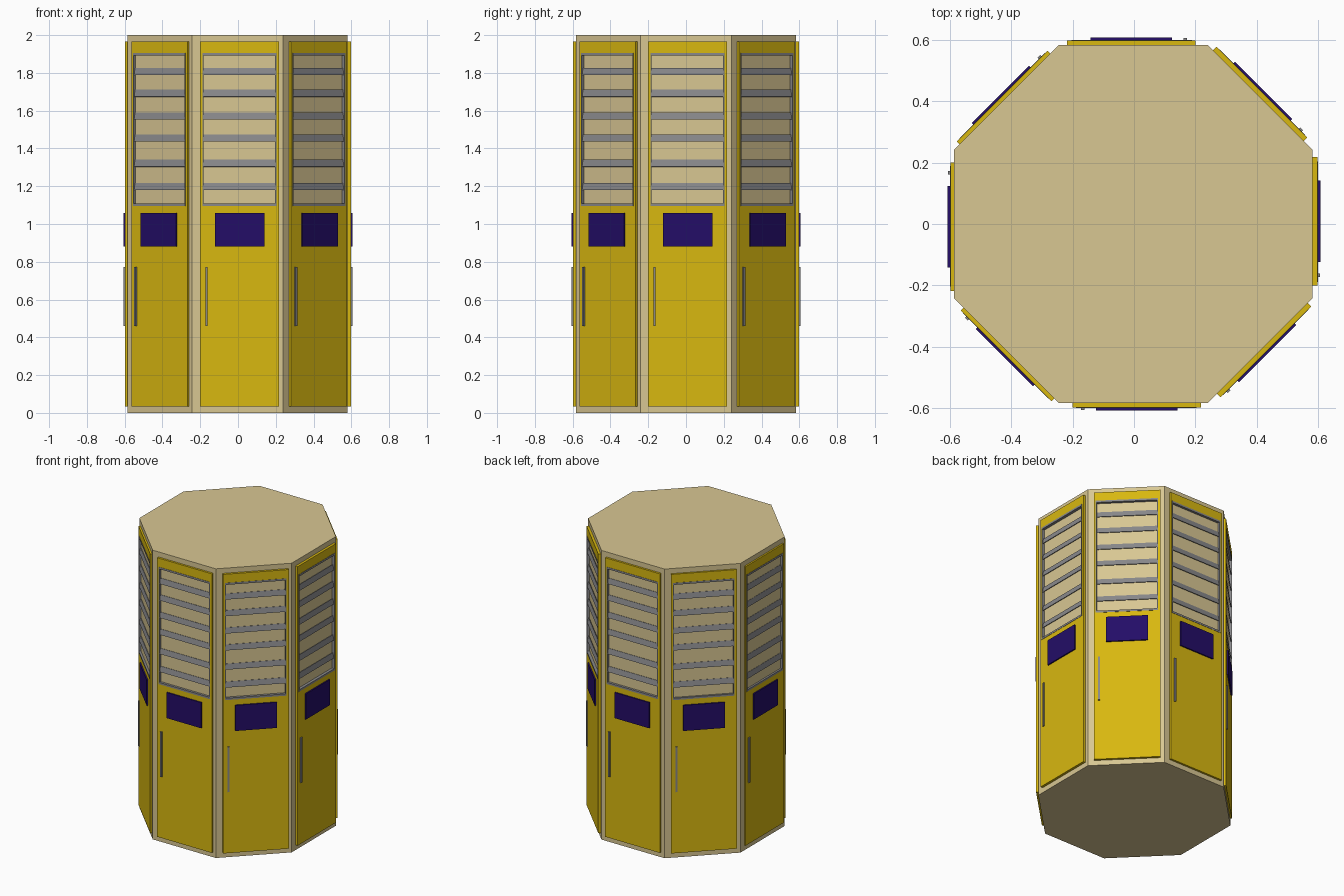
import bpy, bmesh
from math import pi, cos, tan
from mathutils import Matrix, Vector

if "Cube" in bpy.data.objects:
    bpy.data.objects.remove(bpy.data.objects["Cube"])

APOTHEM = 0.583   # centre to flat body side
SHIFT = 0.010     # sideways offset of each door


def material(name, rgb):
    m = bpy.data.materials.new(name)
    m.diffuse_color = (*rgb, 1)
    m.use_nodes = True
    m.node_tree.nodes["Principled BSDF"].inputs["Base Color"].default_value = m.diffuse_color
    return m


beige = material("beige", (0.69, 0.57, 0.29))
yellow = material("yellow", (0.69, 0.48, 0.005))
violet = material("violet", (0.017, 0.004, 0.135))
grey = material("grey", (0.25, 0.25, 0.26))


def finish(bm, name, mat, matrix=Matrix()):
    bmesh.ops.recalc_face_normals(bm, faces=bm.faces)
    me = bpy.data.meshes.new(name)
    bm.to_mesh(me)
    bm.free()
    me.materials.append(mat)
    ob = bpy.data.objects.new(name, me)
    ob.matrix_world = matrix
    bpy.context.collection.objects.link(ob)
    return ob


def add_box(bm, x0, x1, y0, y1, z0, z1, tilt=0):
    c = Vector((x0 + x1, y0 + y1, z0 + z1)) / 2
    m = (Matrix.Translation(c) @ Matrix.Rotation(tilt, 4, 'X')
         @ Matrix.Diagonal((x1 - x0, y1 - y0, z1 - z0, 1)))
    bmesh.ops.create_cube(bm, size=1, matrix=m)


def ring(bm, outer, inner, y0, y1):
    """Rectangular frame (x0, x1, z0, z1) with a rectangular opening."""
    def loop(r, y):
        a, b, c, d = r
        return [bm.verts.new((x, y, z)) for x, z in ((a, c), (b, c), (b, d), (a, d))]
    loops = [loop(outer, y0), loop(outer, y1), loop(inner, y1), loop(inner, y0)]
    for k in range(4):
        p, q = loops[k], loops[(k + 1) % 4]
        for i in range(4):
            j = (i + 1) % 4
            bm.faces.new((p[i], p[j], q[j], q[i]))


# octagonal body
bm = bmesh.new()
bmesh.ops.create_cone(bm, cap_ends=True, segments=8, radius1=APOTHEM / cos(pi / 8),
                      radius2=APOTHEM / cos(pi / 8), depth=2,
                      matrix=Matrix.Translation((-0.003, 0, 1)) @ Matrix.Rotation(pi / 8, 4, 'Z'))
finish(bm, "body", beige)

# one door with its fittings on each side; local -y points outwards
opening = (-0.199, 0.194, 1.095, 1.905)
for n in range(8):
    place = (Matrix.Rotation(n * pi / 4, 4, 'Z')
             @ Matrix.Translation((SHIFT, -APOTHEM, 0)))

    # door panel with window opening
    bm = bmesh.new()
    ring(bm, (-0.21, 0.208, 0.035, 1.965), opening, 0.004, -0.014)
    finish(bm, f"door_{n}", yellow, place)

    # thin window frame and slats
    bm = bmesh.new()
    a, b, c, d = opening
    ring(bm, opening, (a + 0.007, b - 0.007, c + 0.013, d - 0.013), 0.003, -0.016)
    for z in (1.198, 1.322, 1.455, 1.572, 1.692, 1.807):
        add_box(bm, a + 0.003, b - 0.003, -0.009, -0.005, z - 0.019, z + 0.019, -0.2)
    finish(bm, f"louvre_{n}", grey, place)

    # name plate
    bm = bmesh.new()
    add_box(bm, -0.133, 0.131, -0.023, -0.010, 0.88, 1.057)
    finish(bm, f"plate_{n}", violet, place)

    # pull handle
    bm = bmesh.new()
    add_box(bm, -0.183, -0.171, -0.022, -0.010, 0.46, 0.772)
    finish(bm, f"handle_{n}", grey, place)
